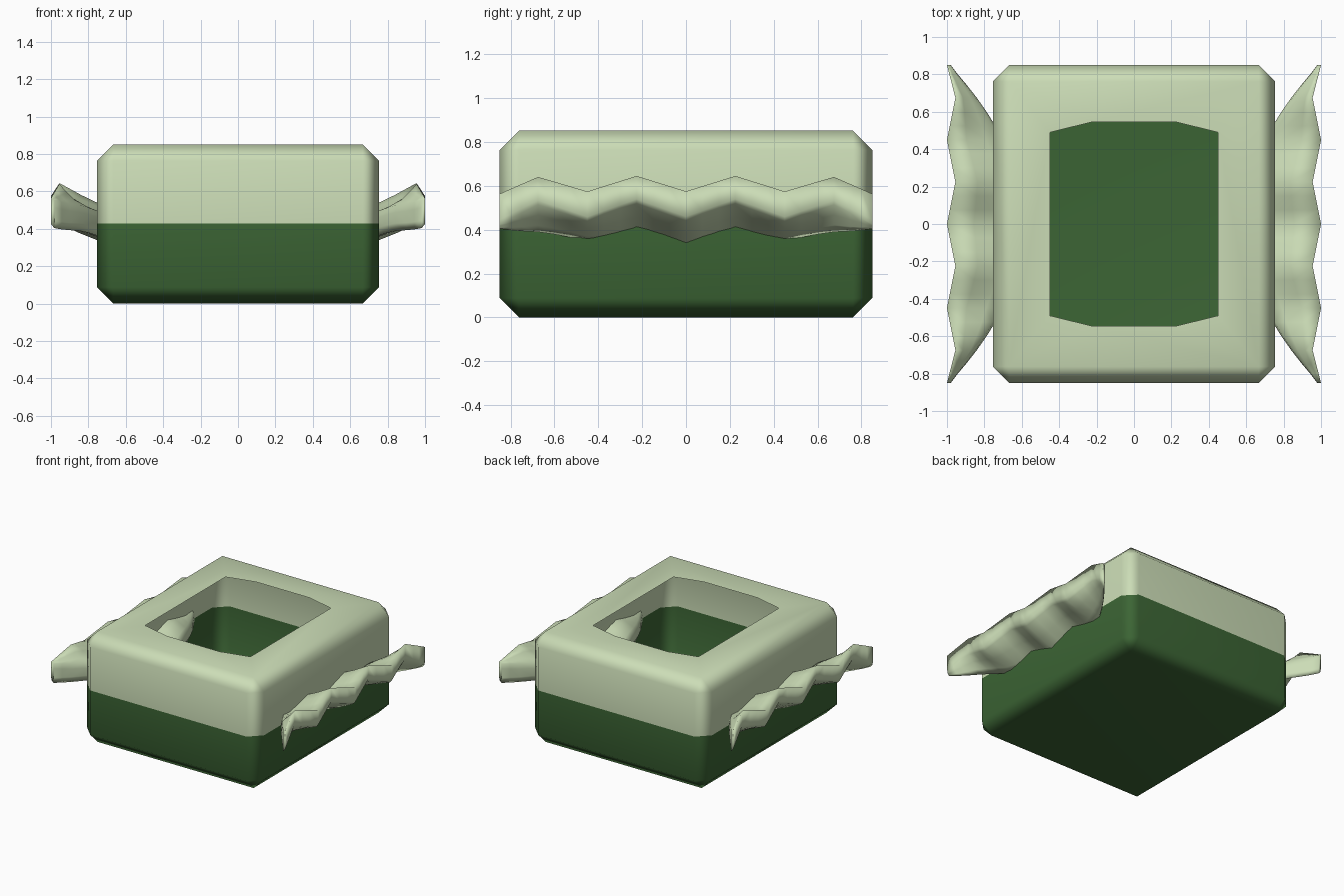
import bpy, bmesh
from mathutils import Vector

if "Cube" in bpy.data.objects:
    bpy.data.objects.remove(bpy.data.objects["Cube"])

def material(name, color):
    m = bpy.data.materials.new(name)
    m.diffuse_color = color
    m.use_nodes = True
    m.node_tree.nodes["Principled BSDF"].inputs["Base Color"].default_value = m.diffuse_color
    return m

LIGHT = material("pale_green", (0.60, 0.72, 0.47, 1))
DARK = material("dark_green", (0.045, 0.13, 0.035, 1))

def add_object(name, bm, mat):
    me = bpy.data.meshes.new(name)
    bm.to_mesh(me)
    bm.free()
    me.materials.append(mat)
    me.shade_smooth()
    ob = bpy.data.objects.new(name, me)
    bpy.context.collection.objects.link(ob)
    return ob

HX, HY, H, SEAM = 0.755, 0.85, 0.852, 0.43

# Hollow chamfered box with a cut-cornered opening in the top
def box_shell():
    bm = bmesh.new()
    bmesh.ops.create_cube(bm, size=1)
    for v in bm.verts:
        v.co = Vector((v.co.x * 2 * HX, v.co.y * 2 * HY, (v.co.z + 0.5) * H))
    bmesh.ops.bevel(bm, geom=bm.edges[:], offset=0.088, segments=1,
                    affect='EDGES', offset_type='OFFSET')
    top = max(bm.faces, key=lambda f: f.calc_center_median().z)
    rim = list(top.edges)
    bmesh.ops.delete(bm, geom=[top], context='FACES_ONLY')
    quarter = [(0.45, 0.49), (0.225, 0.545)]
    outline = quarter + [(-x, y) for x, y in quarter[::-1]]
    outline += [(-x, -y) for x, y in outline]
    vs = [bm.verts.new((x, y, H)) for x, y in outline]
    hole = [bm.edges.new((vs[i], vs[(i + 1) % len(vs)])) for i in range(len(vs))]
    bmesh.ops.triangle_fill(bm, edges=rim + hole, use_beauty=True, normal=(0, 0, 1))
    bmesh.ops.recalc_face_normals(bm, faces=bm.faces[:])
    return bm

# Lower and upper halves split at the colour seam
for name, mat, lower in (("lower_box", DARK, True), ("upper_box", LIGHT, False)):
    bm = box_shell()
    bmesh.ops.bisect_plane(bm, geom=bm.verts[:] + bm.edges[:] + bm.faces[:],
                           plane_co=(0, 0, SEAM), plane_no=(0, 0, 1),
                           clear_outer=lower, clear_inner=not lower)
    ob = add_object(name, bm, mat)
    ob.modifiers.new("weighted", 'WEIGHTED_NORMAL')

# Cross-section of the pleated frill at a given y
def frill_section(y):
    a = abs(y)
    ridge = 1 - abs((a % 0.45) / 0.225 - 1)
    if a > 0.675:
        ridge = (0.85 - a) / 0.175
    end = (a / 0.85) ** 4
    ox = 1 - 0.045 * ridge
    ix = min(0.59 + 0.55 * a * a, ox - 0.02)
    top = 0.575 + 0.07 * ridge - 0.012 * end
    low = 0.44 + 0.08 * ridge - 0.015 * end
    ilow = 0.285 + 0.14 * a + 0.05 * ridge * (1 - a / 0.85)
    itop = ilow + 0.13 + 0.02 * end

    def mix(p, q, t):
        return p + (q - p) * t
    w = ox - ix
    return [(ox, top), (ox, low + 0.02), (ox - 0.05 * w, low),
            (mix(ox, ix, 0.35), mix(low, ilow, 0.38)),
            (mix(ox, ix, 0.7), mix(low, ilow, 0.75)),
            (ix + 0.06 * w, ilow), (ix, ilow + 0.04), (ix, itop - 0.04),
            (ix + 0.06 * w, itop),
            (mix(ox, ix, 0.7), mix(top, itop, 0.75)),
            (mix(ox, ix, 0.35), mix(top, itop, 0.40))]

# Pleated frill handles on both sides
for name, side in (("right_frill", 1), ("left_frill", -1)):
    bm = bmesh.new()
    half = [0.075 * i for i in range(1, 11)] + [0.80, 0.85]
    ys = [-y for y in half[::-1]] + [0] + half
    rings = [[bm.verts.new((side * x, y, z)) for x, z in frill_section(y)] for y in ys]
    n = len(rings[0])
    for r, s in zip(rings, rings[1:]):
        for i in range(n):
            j = (i + 1) % n
            bm.faces.new((r[i], r[j], s[j], s[i]))
    bm.faces.new(rings[0])
    bm.faces.new(rings[-1])
    bmesh.ops.recalc_face_normals(bm, faces=bm.faces[:])
    add_object(name, bm, LIGHT)
